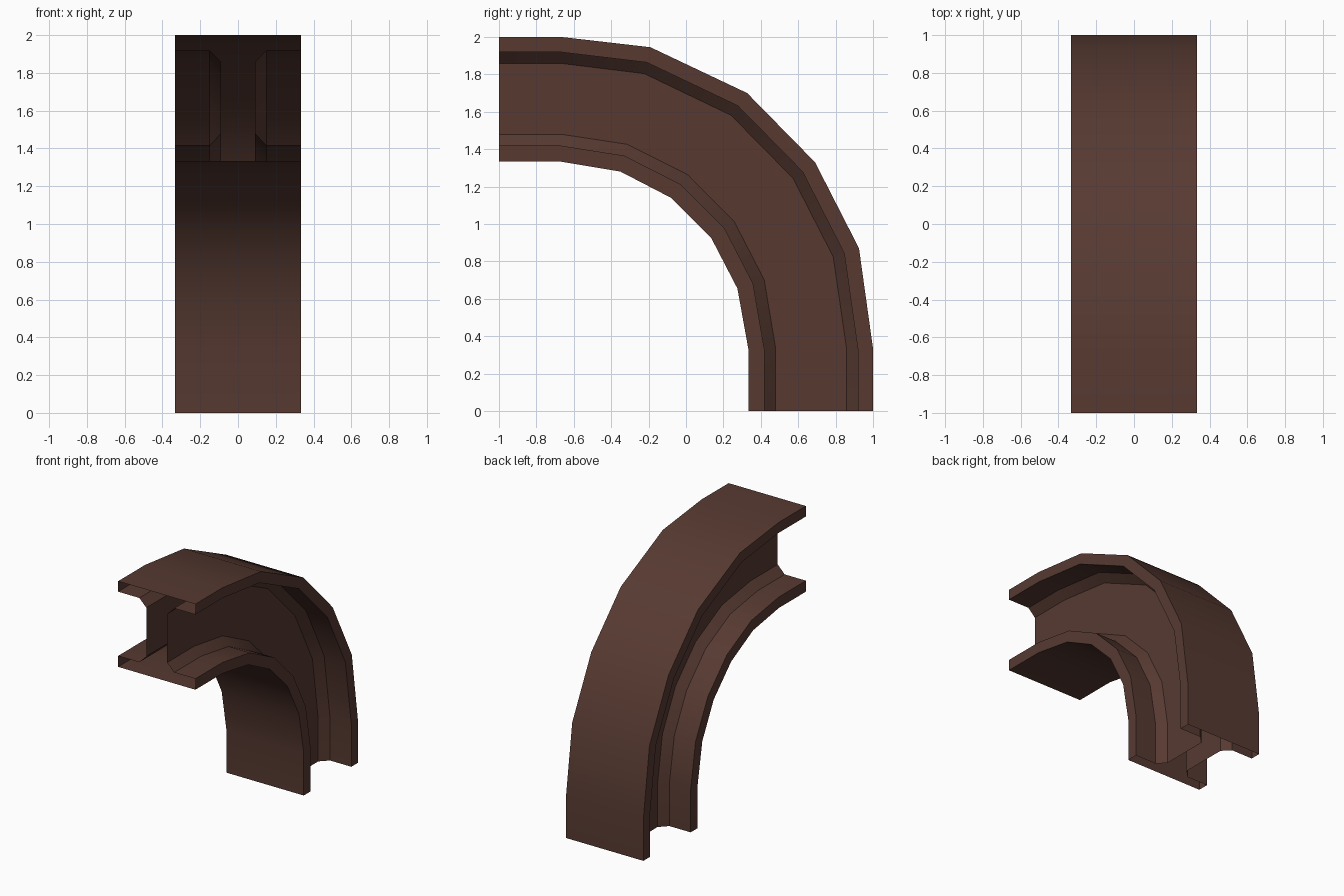
import bpy, bmesh, math

if "Cube" in bpy.data.objects:
    bpy.data.objects.remove(bpy.data.objects["Cube"])

brown = bpy.data.materials.new("dark brown")
brown.diffuse_color = (0.095, 0.042, 0.031, 1)
brown.use_nodes = True
brown.node_tree.nodes["Principled BSDF"].inputs["Base Color"].default_value = brown.diffuse_color

# Path stations: outer and inner edge of the bend, as (y, z)
outer = [(-1, 2), (-0.667, 2), (-0.19, 1.945), (0.327, 1.7), (0.69, 1.33),
         (0.925, 0.87), (1, 0.333), (1, 0)]
inner = [(-1, 1.333), (-0.667, 1.333), (-0.35, 1.28), (-0.08, 1.14), (0.135, 0.925),
         (0.275, 0.655), (0.333, 0.333), (0.333, 0)]

# I-beam half profile: (x, fraction from outer edge to inner edge), then mirrored
half = [(0.333, 0), (0.333, 0.122), (0.15, 0.122), (0.09, 0.212),
        (0.09, 0.78), (0.15, 0.872), (0.333, 0.872), (0.333, 1)]
profile = half + [(-x, t) for x, t in reversed(half)]

# Sweep the profile along the bend; both ends are open
bm = bmesh.new()
rings = []
for (oy, oz), (iy, iz) in zip(outer, inner):
    rings.append([bm.verts.new((x, oy + (iy - oy) * t, oz + (iz - oz) * t))
                  for x, t in profile])
n = len(profile)
for a, b in zip(rings, rings[1:]):
    for i in range(n):
        j = (i + 1) % n
        bm.faces.new((a[i], a[j], b[j], b[i]))
bmesh.ops.recalc_face_normals(bm, faces=bm.faces[:])
# Make sure the top flange faces up
bm.normal_update()
top = max(bm.faces, key=lambda f: f.calc_center_median().z)
if top.normal.z < 0:
    bmesh.ops.reverse_faces(bm, faces=bm.faces[:])

mesh = bpy.data.meshes.new("curved_beam")
bm.to_mesh(mesh)
bm.free()
beam = bpy.data.objects.new("curved_beam", mesh)
bpy.context.collection.objects.link(beam)
mesh.materials.append(brown)
bpy.context.view_layer.objects.active = beam
beam.select_set(True)
bpy.ops.object.shade_smooth_by_angle(angle=math.radians(32))
